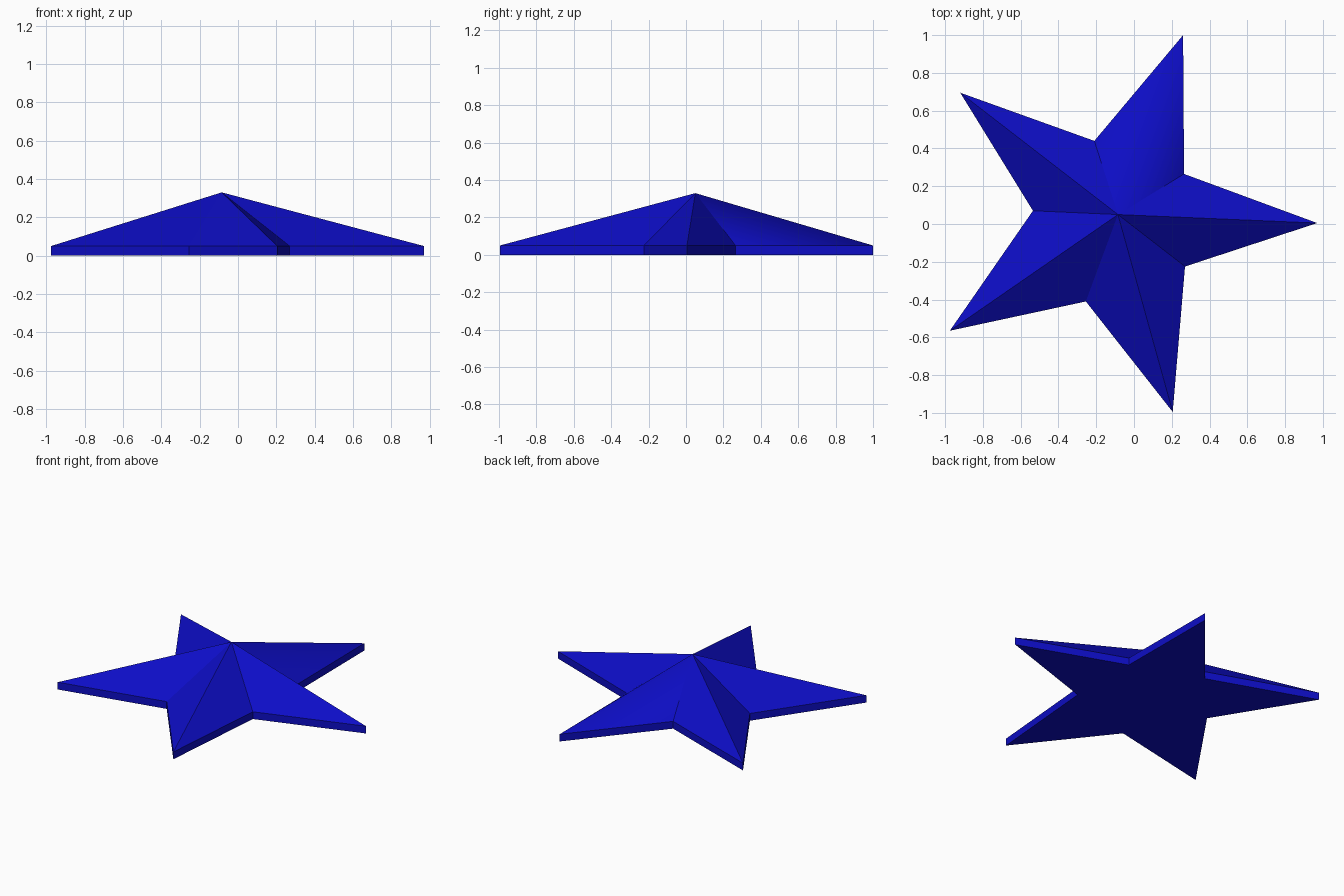
import bpy
import bmesh

cube = bpy.data.objects.get("Cube")
if cube:
    bpy.data.objects.remove(cube, do_unlink=True)

# Single blue colour
blue = bpy.data.materials.new("deep_blue")
blue.use_nodes = True
colour = (0.004, 0.004, 0.56, 1.0)
blue.diffuse_color = colour
blue.node_tree.nodes["Principled BSDF"].inputs["Base Color"].default_value = colour

# Star outline, tips and valleys alternating counter-clockwise
OUTLINE = [(0.97, 0.005), (0.265, 0.265), (0.26, 1.0), (-0.21, 0.44),
           (-0.92, 0.695), (-0.535, 0.07), (-0.975, -0.565),
           (-0.255, -0.41), (0.205, -0.995), (0.27, -0.225)]
RIM = 0.05
APEX = (-0.085, 0.05, 0.33)
SOFT_TIP = 2  # the arm with a softly shaded ridge

bm = bmesh.new()
bottom = [bm.verts.new((x, y, 0)) for x, y in OUTLINE]
top = [bm.verts.new((x, y, RIM)) for x, y in OUTLINE]
apex = bm.verts.new(APEX)
count = len(OUTLINE)

# Flat underside, upright rim and faceted crown
bm.faces.new(bottom[::-1])
for i in range(count):
    j = (i + 1) % count
    bm.faces.new((bottom[i], bottom[j], top[j], top[i]))
    facet = bm.faces.new((top[i], top[j], apex))
    facet.smooth = SOFT_TIP in (i, j)

# Keep every edge crisp except the soft ridge
for edge in bm.edges:
    edge.smooth = apex in edge.verts and top[SOFT_TIP] in edge.verts

mesh = bpy.data.meshes.new("star")
bm.to_mesh(mesh)
bm.free()
mesh.materials.append(blue)
star = bpy.data.objects.new("star", mesh)
bpy.context.collection.objects.link(star)
